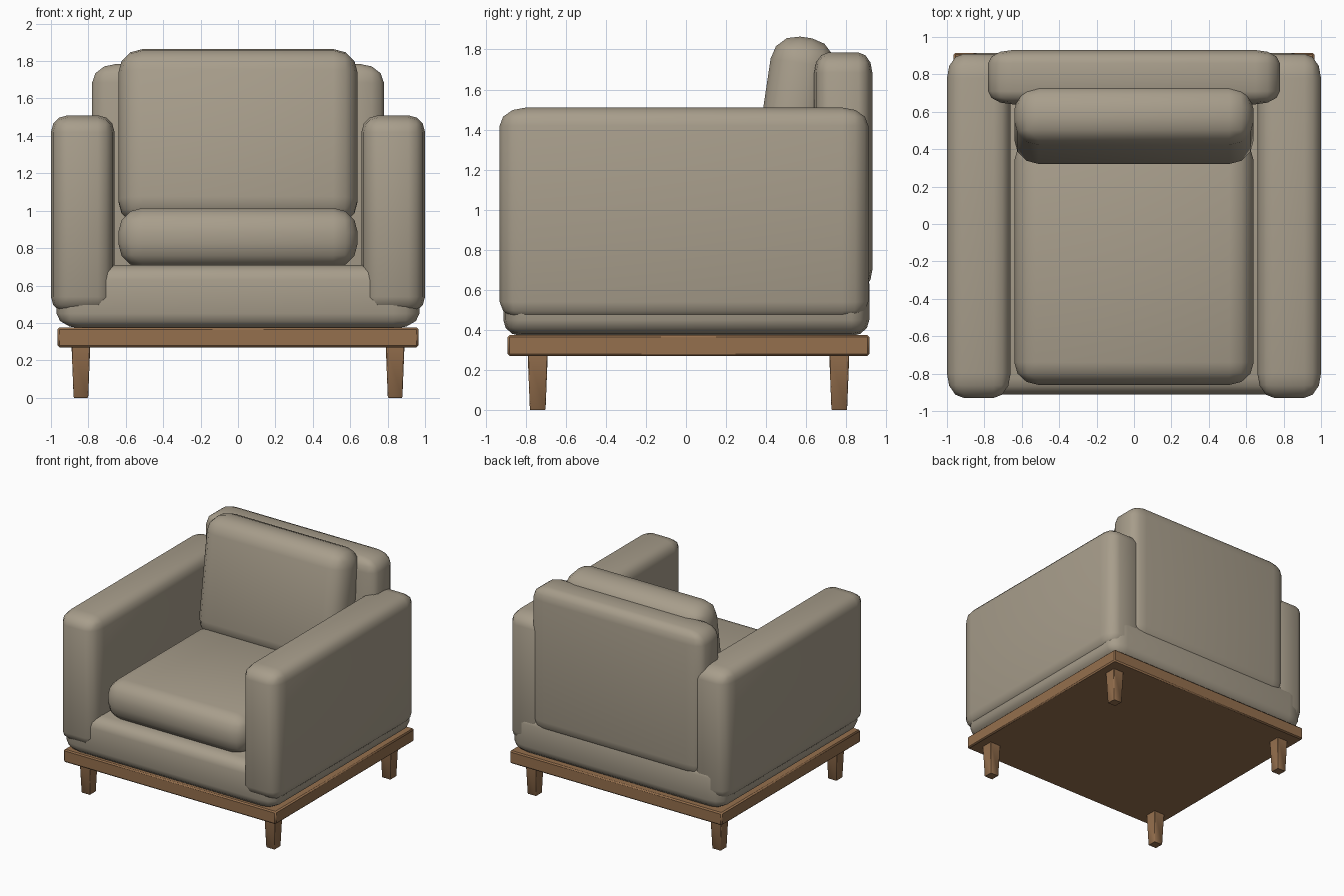
import bpy, bmesh, math
from mathutils import Matrix, Vector

if "Cube" in bpy.data.objects:
    bpy.data.objects.remove(bpy.data.objects["Cube"])


def material(name, rgb):
    m = bpy.data.materials.new(name)
    m.diffuse_color = (*rgb, 1)
    m.use_nodes = True
    m.node_tree.nodes["Principled BSDF"].inputs["Base Color"].default_value = m.diffuse_color
    return m


FABRIC = material("taupe fabric", (0.39, 0.34, 0.26))
WOOD = material("warm wood", (0.30, 0.16, 0.075))


def rounded_box(name, lo, hi, radius, mat, segments=3, taper=1.0, tilt=0.0):
    """Box with a separate corner radius per axis, optional taper to the bottom and lean."""
    lo, hi, r = Vector(lo), Vector(hi), Vector(radius)
    bm = bmesh.new()
    bmesh.ops.create_cube(bm, size=1)
    # bevel in a space where the elliptical corner is a unit sphere
    size = Vector([(hi[i] - lo[i]) / r[i] for i in range(3)])
    bmesh.ops.scale(bm, vec=size, verts=bm.verts)
    bmesh.ops.bevel(bm, geom=bm.edges[:], offset=1, segments=segments,
                    profile=0.5, affect='EDGES')
    bmesh.ops.scale(bm, vec=r, verts=bm.verts)
    height = hi.z - lo.z
    for v in bm.verts:
        k = taper + (1 - taper) * (v.co.z / height + 0.5)
        v.co.x *= k
        v.co.y *= k
    bmesh.ops.rotate(bm, verts=bm.verts, matrix=Matrix.Rotation(tilt, 3, 'X'))
    me = bpy.data.meshes.new(name)
    bm.to_mesh(me)
    bm.free()
    me.materials.append(mat)
    ob = bpy.data.objects.new(name, me)
    ob.location = (lo + hi) / 2
    bpy.context.collection.objects.link(ob)
    bpy.ops.object.select_all(action='DESELECT')
    ob.select_set(True)
    bpy.context.view_layer.objects.active = ob
    bpy.ops.object.shade_smooth_by_angle(angle=math.radians(40))
    return ob


# wooden platform
rounded_box("platform", (-0.965, -0.89, 0.27), (0.965, 0.915, 0.375),
            (0.01, 0.01, 0.01), WOOD, 1)

# tapered legs
for sx, side in ((-1, "left"), (1, "right")):
    for y, end in ((-0.74, "front"), (0.765, "back")):
        x = sx * 0.84
        rounded_box(f"{end}_{side}_leg", (x - 0.05, y - 0.05, 0), (x + 0.05, y + 0.05, 0.275),
                    (0.004, 0.004, 0.004), WOOD, 1, taper=0.78)

# upholstered base
rounded_box("base", (-0.97, -0.912, 0.37), (0.97, 0.915, 0.71),
            (0.14, 0.09, 0.08), FABRIC)

# arms
for sx, side in ((-1, "left"), (1, "right")):
    x = sx * 0.83
    rounded_box(f"{side}_arm", (x - 0.17, -0.93, 0.45), (x + 0.17, 0.91, 1.51),
                (0.09, 0.13, 0.09), FABRIC)

# back rest
rounded_box("back_rest", (-0.78, 0.64, 0.60), (0.78, 0.93, 1.785),
            (0.13, 0.07, 0.10), FABRIC)

# loose cushions
rounded_box("seat_cushion", (-0.64, -0.86, 0.695), (0.64, 0.46, 1.015),
            (0.13, 0.12, 0.13), FABRIC)
rounded_box("back_cushion", (-0.64, 0.37, 0.92), (0.64, 0.69, 1.865),
            (0.13, 0.13, 0.13), FABRIC, tilt=math.radians(-8.5))
